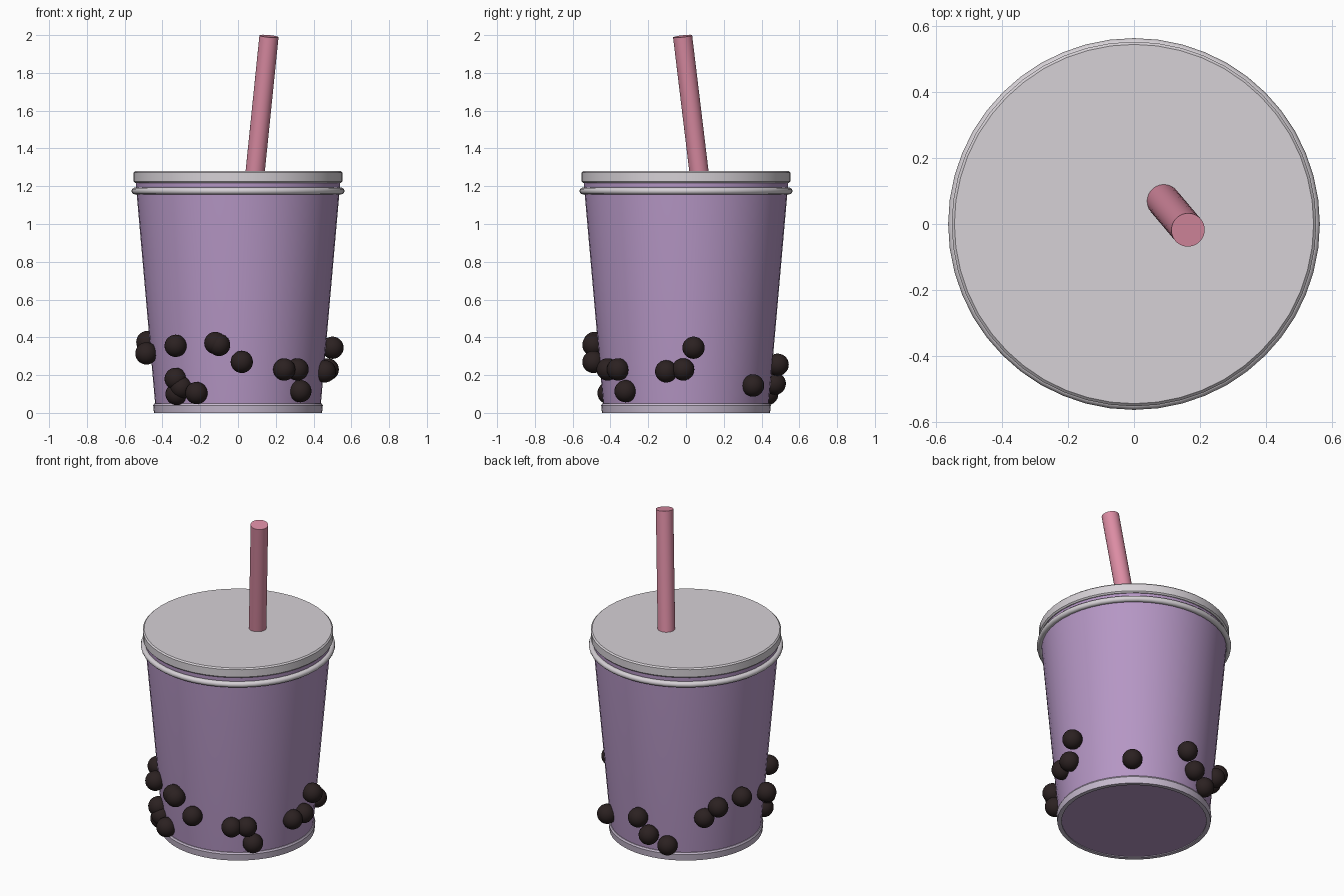
import bpy, bmesh, math
from mathutils import Vector

if "Cube" in bpy.data.objects:
    bpy.data.objects.remove(bpy.data.objects["Cube"])


def material(name, rgb):
    lin = [c / 12.92 if c <= 0.04045 else ((c + 0.055) / 1.055) ** 2.4 for c in rgb]
    m = bpy.data.materials.new(name)
    m.diffuse_color = (*lin, 1.0)
    m.use_nodes = True
    m.node_tree.nodes["Principled BSDF"].inputs["Base Color"].default_value = m.diffuse_color
    return m


LILAC = material("lilac cup", (0.71, 0.59, 0.77))
PALE = material("pale lid", (0.84, 0.82, 0.84))
BASE = material("pale lilac base", (0.78, 0.73, 0.81))
PINK = material("pink straw", (0.86, 0.55, 0.64))
PEARL = material("dark pearl", (0.17, 0.13, 0.13))


def finish(ob, name, mat, angle=35):
    ob.name = name
    ob.data.materials.clear()
    ob.data.materials.append(mat)
    bpy.ops.object.select_all(action='DESELECT')
    ob.select_set(True)
    bpy.context.view_layer.objects.active = ob
    bpy.ops.object.shade_smooth_by_angle(angle=math.radians(angle))
    return ob


def lathe(name, profile, mat, n=48, closed=False):
    """Spin (radius, z) points around z; ends on the axis are capped."""
    bm = bmesh.new()
    rings = []
    for r, z in profile:
        if r == 0:
            rings.append([bm.verts.new((0, 0, z))] * n)
        else:
            rings.append([bm.verts.new((r * math.cos(2 * math.pi * i / n),
                                        r * math.sin(2 * math.pi * i / n), z)) for i in range(n)])
    pairs = list(zip(rings, rings[1:]))
    if closed:
        pairs.append((rings[-1], rings[0]))
    for a, b in pairs:
        for i in range(n):
            j = (i + 1) % n
            bm.faces.new(list(dict.fromkeys((a[i], a[j], b[j], b[i]))))
    bmesh.ops.recalc_face_normals(bm, faces=bm.faces)
    me = bpy.data.meshes.new(name)
    bm.to_mesh(me)
    bm.free()
    ob = bpy.data.objects.new(name, me)
    bpy.context.collection.objects.link(ob)
    return finish(ob, name, mat)


# Tapered cup, its foot band and the rolled rim
lathe("cup", [(0, 0.005), (0.435, 0.005), (0.54, 1.2), (0.54, 1.225), (0, 1.225)], LILAC)
lathe("base_band", [(0.42, 0.0), (0.445, 0.0), (0.449, 0.04), (0.443, 0.05), (0.42, 0.05)],
      BASE, closed=True)
bpy.ops.mesh.primitive_torus_add(major_radius=0.546, minor_radius=0.018, major_segments=48,
                                 minor_segments=12, location=(0, 0, 1.175))
finish(bpy.context.object, "rim_ring", PALE, 60)

# Lid disc with softened edges
lathe("lid", [(0, 1.217), (0.545, 1.217), (0.553, 1.225), (0.553, 1.272),
              (0.545, 1.28), (0, 1.28)], PALE, n=48)

# Leaning straw
low, high = Vector((0.083, 0.078, 1.2)), Vector((0.164, -0.018, 1.994))
axis = high - low
bpy.ops.mesh.primitive_cylinder_add(vertices=32, radius=0.051, depth=axis.length,
                                    location=(low + high) / 2)
straw = bpy.context.object
straw.rotation_euler = axis.to_track_quat('Z', 'Y').to_euler()
finish(straw, "straw", PINK)

# Pearls set in the cup wall
pearls = [
    (0.50, 0.04, 0.345), (0.475, -0.015, 0.23), (0.46, -0.105, 0.22),
    (0.33, -0.32, 0.115), (0.315, -0.36, 0.23), (0.245, -0.415, 0.23),
    (0.02, -0.49, 0.27), (-0.10, -0.49, 0.36), (-0.12, -0.485, 0.37),
    (-0.22, -0.41, 0.105), (-0.30, -0.345, 0.135), (-0.325, -0.32, 0.10),
    (-0.33, -0.335, 0.18), (-0.33, -0.365, 0.355), (-0.485, -0.12, 0.315),
    (-0.48, 0.12, 0.375), (-0.413, 0.264, 0.345), (-0.35, 0.315, 0.28),
    (-0.17, 0.43, 0.10), (-0.065, 0.47, 0.155), (0.0, 0.485, 0.255),
    (0.31, 0.355, 0.145),
]
for i, p in enumerate(pearls):
    bpy.ops.mesh.primitive_uv_sphere_add(segments=24, ring_count=14, radius=0.059, location=p)
    finish(bpy.context.object, f"pearl_{i + 1}", PEARL, 60)
